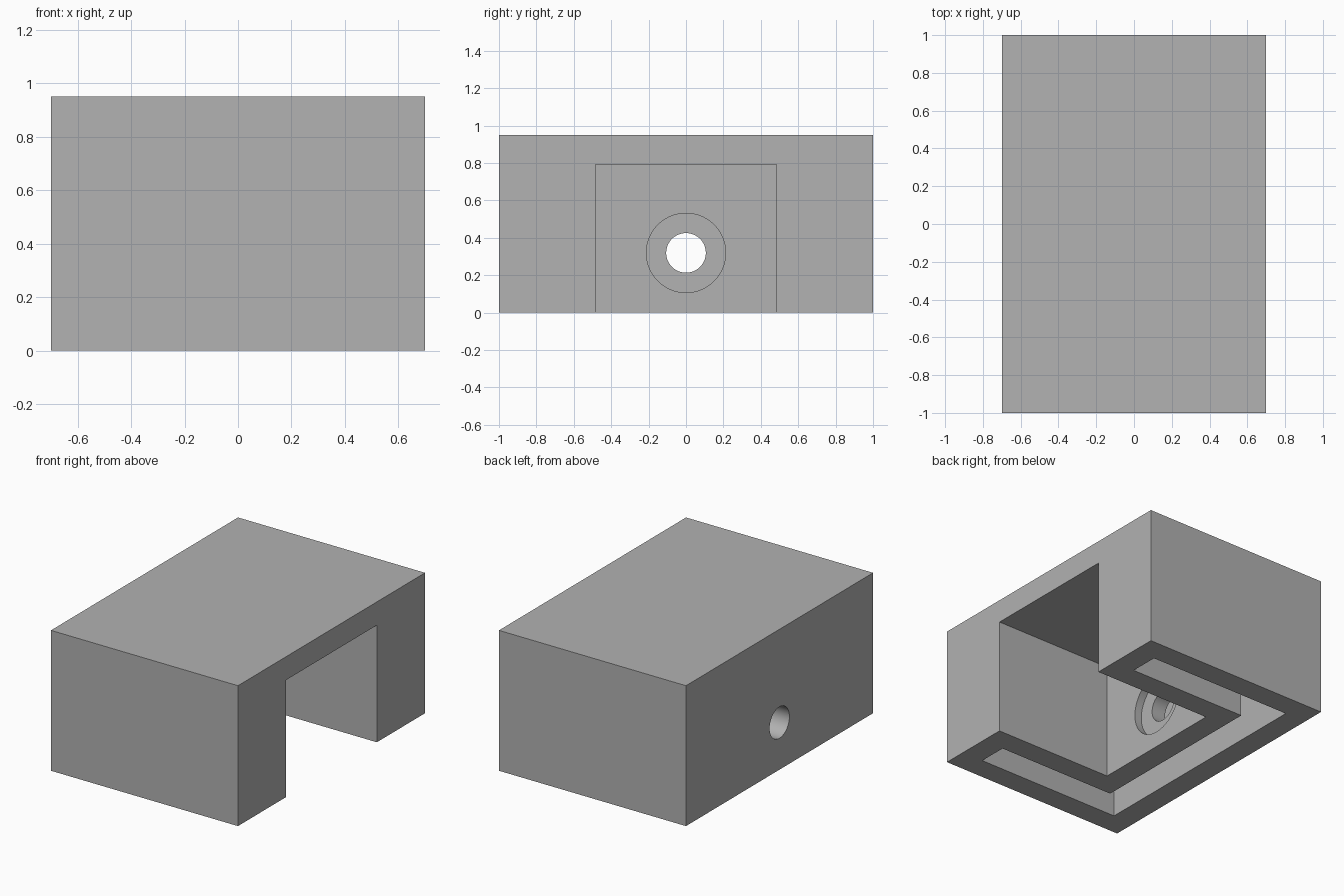
import bpy
import bmesh
from math import radians
from mathutils import Matrix, Vector

old = bpy.data.objects.get("Cube")
if old:
    bpy.data.objects.remove(old, do_unlink=True)

WALL = 0.158                       # common wall thickness
HALF_X, HALF_Y, HEIGHT = 0.70, 1.0, 0.95
CEILING = HEIGHT - WALL
BAY_X, BAY_Y = -0.185, 0.485       # end wall and half width of the open bay
HOLE_Z = 0.319

grey = bpy.data.materials.new("plain grey")
grey.use_nodes = True
colour = (0.445, 0.445, 0.445, 1)
grey.diffuse_color = colour
grey.node_tree.nodes["Principled BSDF"].inputs["Base Color"].default_value = colour


def make_object(name, bm):
    bmesh.ops.recalc_face_normals(bm, faces=bm.faces)
    mesh = bpy.data.meshes.new(name)
    bm.to_mesh(mesh)
    bm.free()
    mesh.materials.append(grey)
    obj = bpy.data.objects.new(name, mesh)
    bpy.context.collection.objects.link(obj)
    return obj


def prism(name, outline, z0, z1):
    bm = bmesh.new()
    face = bm.faces.new([bm.verts.new((x, y, z0)) for x, y in outline])
    top = bmesh.ops.extrude_face_region(bm, geom=[face])["geom"]
    verts = [v for v in top if isinstance(v, bmesh.types.BMVert)]
    bmesh.ops.translate(bm, verts=verts, vec=Vector((0, 0, z1 - z0)))
    return make_object(name, bm)


def x_cylinder(name, radius, x0, x1):
    bm = bmesh.new()
    place = Matrix.Translation(((x0 + x1) / 2, 0, HOLE_Z)) @ Matrix.Rotation(radians(90), 4, "Y")
    bmesh.ops.create_cone(bm, cap_ends=True, segments=64, radius1=radius,
                          radius2=radius, depth=x1 - x0, matrix=place)
    return make_object(name, bm)


def rectangle(x0, x1, y):
    return [(x0, -y), (x1, -y), (x1, y), (x0, y)]


def cut(target, cutter):
    cutter.hide_render = True
    mod = target.modifiers.new("cut", "BOOLEAN")
    mod.operation, mod.solver, mod.object = "DIFFERENCE", "EXACT", cutter
    bpy.context.view_layer.objects.active = target
    bpy.ops.object.modifier_apply(modifier=mod.name)
    bpy.data.objects.remove(cutter, do_unlink=True)


# Solid housing block
housing = prism("housing", rectangle(-HALF_X, HALF_X, HALF_Y), 0, HEIGHT)

# Bay open to the side and the underside
cut(housing, prism("bay_cutter", rectangle(BAY_X, HALF_X + 0.1, BAY_Y), -0.1, CEILING))

# U-shaped hollow between the outer and inner walls
end, back = HALF_X - WALL, BAY_X - WALL
outer, inner = HALF_Y - WALL, BAY_Y + WALL
half = [(end, inner), (end, outer), (-end, outer)]
hollow = [(back, inner)] + half + [(x, -y) for x, y in reversed(half)] + [(back, -inner)]
cut(housing, prism("hollow_cutter", hollow, -0.1, CEILING))

# Round hole through both end walls, with a shallow recess on the bay side
cut(housing, x_cylinder("hole_cutter", 0.106, -HALF_X - 0.1, BAY_X + 0.1))
cut(housing, x_cylinder("recess_cutter", 0.212, BAY_X - 0.053, BAY_X + 0.1))

# Smooth the bores and keep all edges crisp
bpy.ops.object.select_all(action="DESELECT")
housing.select_set(True)
bpy.context.view_layer.objects.active = housing
bpy.ops.object.shade_smooth_by_angle(angle=radians(30))
